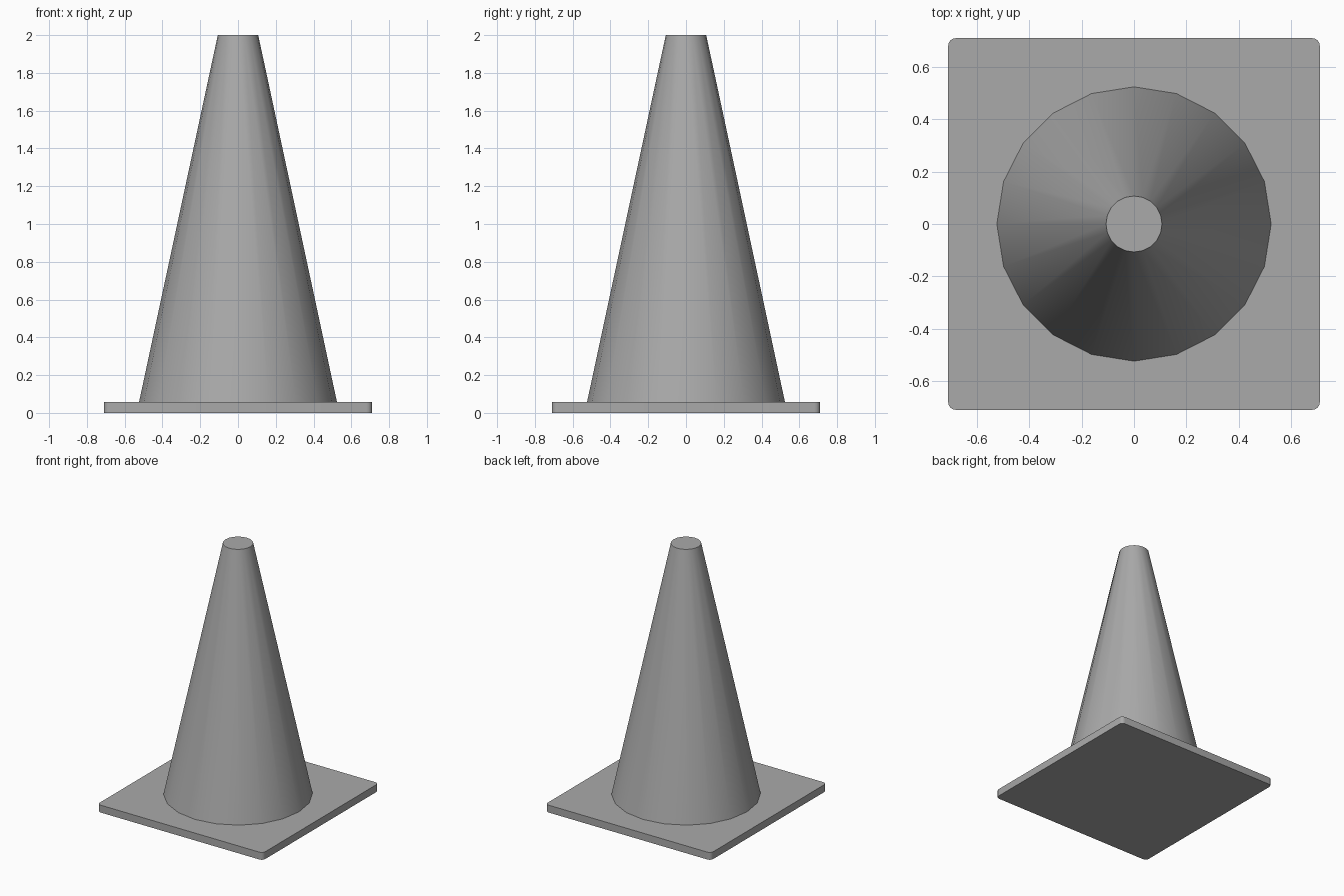
import bpy, bmesh, math

if "Cube" in bpy.data.objects:
    bpy.data.objects.remove(bpy.data.objects["Cube"], do_unlink=True)

BASE_HALF, BASE_TOP = 0.71, 0.057
CONE_BOTTOM, CONE_TOP, HEIGHT = 0.524, 0.107, 2.0

# One plain grey for the whole model
grey = bpy.data.materials.new("plain_grey")
grey.use_nodes = True
colour = (0.4, 0.4, 0.4, 1)
grey.diffuse_color = colour
grey.node_tree.nodes["Principled BSDF"].inputs["Base Color"].default_value = colour


def add_object(name, bm):
    mesh = bpy.data.meshes.new(name)
    bm.to_mesh(mesh)
    bm.free()
    mesh.materials.append(grey)
    obj = bpy.data.objects.new(name, mesh)
    bpy.context.collection.objects.link(obj)
    bpy.ops.object.select_all(action="DESELECT")
    obj.select_set(True)
    bpy.context.view_layer.objects.active = obj
    bpy.ops.object.shade_smooth_by_angle(angle=math.radians(35))
    return obj


# Square base plate with rounded upright corners
bm = bmesh.new()
bmesh.ops.create_cube(bm, size=1)
bmesh.ops.scale(bm, vec=(2 * BASE_HALF, 2 * BASE_HALF, BASE_TOP), verts=bm.verts)
bmesh.ops.translate(bm, vec=(0, 0, BASE_TOP / 2), verts=bm.verts)
upright = [e for e in bm.edges if abs(e.verts[0].co.z - e.verts[1].co.z) > 0.01]
bmesh.ops.bevel(bm, geom=upright, offset=0.03, segments=4, profile=0.5, affect="EDGES")
add_object("base_plate", bm)

# Tapered body with a flat closed top
bm = bmesh.new()
bmesh.ops.create_cone(bm, cap_ends=True, segments=20, radius1=CONE_BOTTOM,
                      radius2=CONE_TOP, depth=HEIGHT - BASE_TOP)
bmesh.ops.translate(bm, vec=(0, 0, (HEIGHT + BASE_TOP) / 2), verts=bm.verts)
add_object("cone_body", bm)
